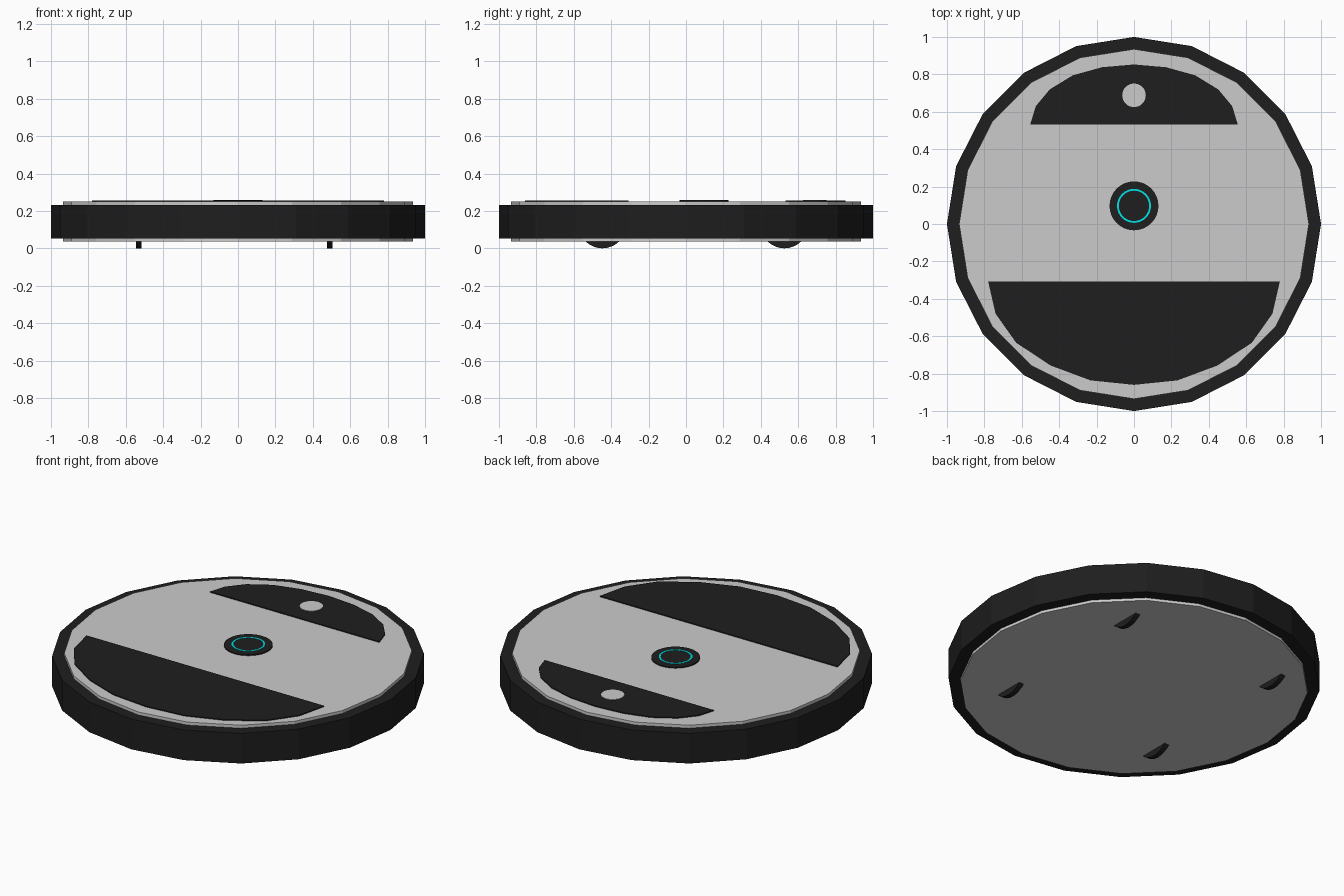
import bpy, bmesh
from math import sin, cos, pi

if "Cube" in bpy.data.objects:
    bpy.data.objects.remove(bpy.data.objects["Cube"])


def material(name, rgb):
    m = bpy.data.materials.new(name)
    m.diffuse_color = (*rgb, 1)
    m.use_nodes = True
    m.node_tree.nodes["Principled BSDF"].inputs["Base Color"].default_value = m.diffuse_color
    return m


black = material("black_plastic", (0.013, 0.013, 0.013))
cyan = material("cyan_light", (0.0, 0.75, 0.78))


def finish(bm, name, mat):
    bmesh.ops.recalc_face_normals(bm, faces=bm.faces)
    me = bpy.data.meshes.new(name)
    bm.to_mesh(me)
    bm.free()
    ob = bpy.data.objects.new(name, me)
    bpy.context.collection.objects.link(ob)
    if mat:
        me.materials.append(mat)
    return ob


def prism(name, outline, z0, z1, mat=None):
    """Extrude a flat outline from z0 up to z1."""
    bm = bmesh.new()
    face = bm.faces.new([bm.verts.new((x, y, z0)) for x, y in outline])
    top = bmesh.ops.extrude_face_region(bm, geom=[face], use_keep_orig=True)["geom"]
    verts = [v for v in top if isinstance(v, bmesh.types.BMVert)]
    bmesh.ops.translate(bm, verts=verts, vec=(0, 0, z1 - z0))
    return finish(bm, name, mat)


def circle(r, n, cx=0.0, cy=0.0):
    return [(cx + r * cos(2 * pi * i / n), cy + r * sin(2 * pi * i / n)) for i in range(n)]


def ring(name, r_in, r_out, n, z0, z1, cy, mat):
    """Square-section ring with n sides."""
    bm = bmesh.new()
    section = [(r_in, z0), (r_out, z0), (r_out, z1), (r_in, z1)]
    loops = [[bm.verts.new((r * cos(2 * pi * i / n), cy + r * sin(2 * pi * i / n), z))
              for r, z in section] for i in range(n)]
    for i in range(n):
        a, b = loops[i], loops[(i + 1) % n]
        for j in range(4):
            k = (j + 1) % 4
            bm.faces.new((a[j], b[j], b[k], a[k]))
    return finish(bm, name, mat)


def mirrored(half):
    """Complete a right-hand outline ending on x = 0."""
    return half + [(-x, y) for x, y in reversed(half) if x > 0]


# Body and bumper
prism("body_disc", circle(0.935, 20), 0.037, 0.25)
ring("bumper_ring", 0.934, 1.0, 20, 0.053, 0.232, 0, black)

# Dark inlaid panels on the top
prism("front_panel", mirrored([(0.78, -0.307), (0.74, -0.48), (0.63, -0.635),
                               (0.445, -0.757), (0.233, -0.836), (0, -0.86)]),
      0.245, 0.256, black)
prism("rear_panel", mirrored([(0.555, 0.532), (0.525, 0.63), (0.45, 0.72),
                              (0.327, 0.795), (0.172, 0.838), (0, 0.853)]),
      0.245, 0.256, black)

# Buttons and indicator light
prism("rear_button", circle(0.063, 32, 0, 0.688), 0.25, 0.259)
prism("centre_button", circle(0.131, 32, 0, 0.097), 0.245, 0.257, black)
ring("indicator_light", 0.081, 0.091, 32, 0.25, 0.259, 0.097, cyan)

# Wheels poking out below the body
R = 0.128
for x, side in ((-0.53, "left"), (0.49, "right")):
    for y, end in ((-0.447, "front"), (0.526, "rear")):
        bpy.ops.mesh.primitive_cylinder_add(vertices=32, radius=R, depth=0.03,
                                            location=(x, y, R), rotation=(0, pi / 2, 0))
        wheel = bpy.context.object
        wheel.name = f"{end}_{side}_wheel"
        wheel.data.materials.append(black)
        # Keep the part of the wheel hidden by the body below its top
        bm = bmesh.new()
        bm.from_mesh(wheel.data)
        cut = bmesh.ops.bisect_plane(bm, geom=bm.verts[:] + bm.edges[:] + bm.faces[:],
                                     plane_co=(0.03, 0, 0), plane_no=(-1, 0, 0),
                                     clear_outer=True)
        bmesh.ops.holes_fill(bm, edges=[e for e in bm.edges if e.is_boundary])
        bm.to_mesh(wheel.data)
        bm.free()
